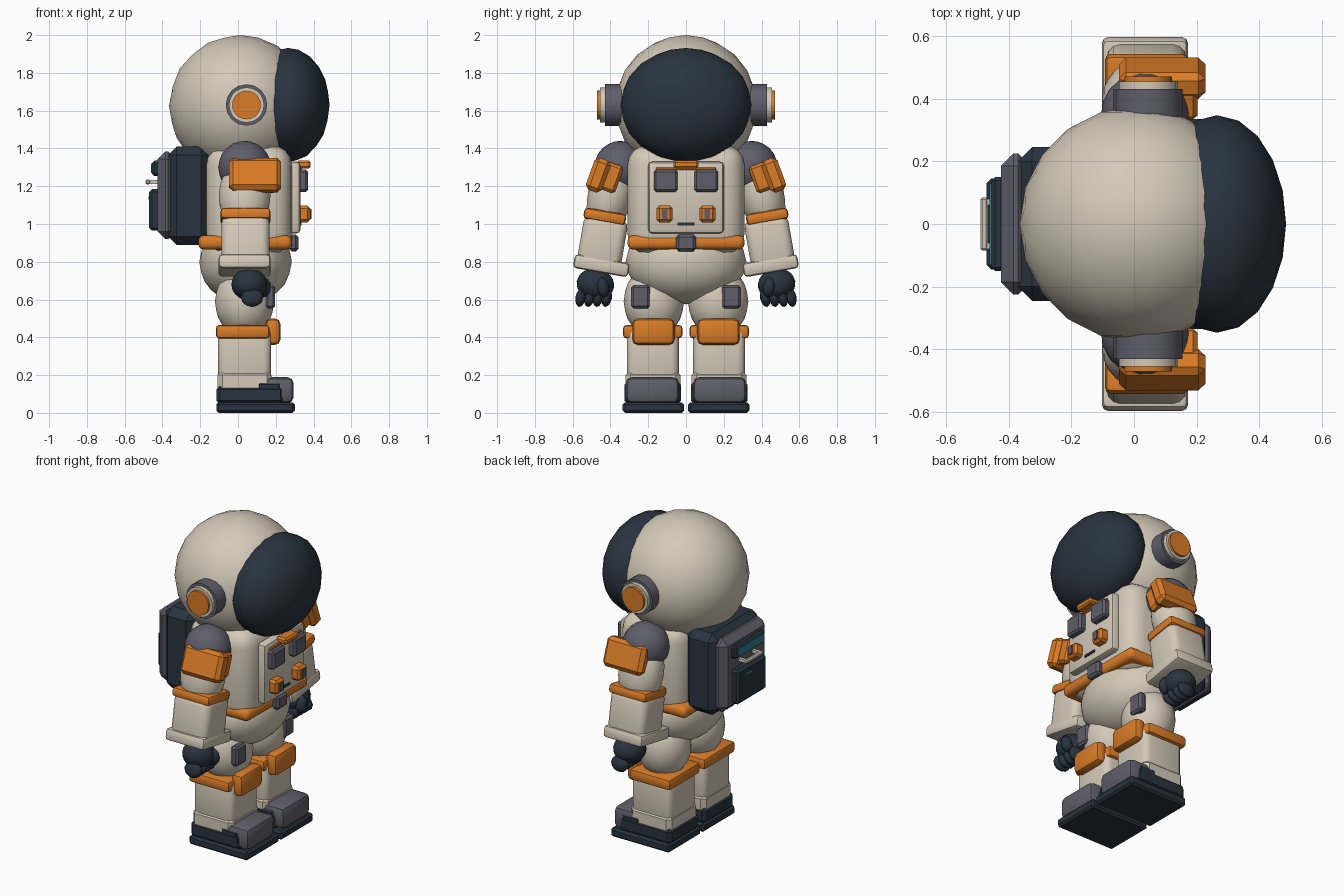
import bpy
import bmesh
import math
from mathutils import Matrix, Vector

old = bpy.data.objects.get("Cube")
if old:
    bpy.data.objects.remove(old, do_unlink=True)


def material(name, rgb):
    m = bpy.data.materials.new(name)
    m.use_nodes = True
    m.diffuse_color = (*rgb, 1)
    m.node_tree.nodes["Principled BSDF"].inputs["Base Color"].default_value = (*rgb, 1)
    return m


CREAM = material("cream fabric", (0.66, 0.59, 0.48))
ORANGE = material("orange trim", (0.70, 0.20, 0.02))
NAVY = material("dark navy", (0.022, 0.034, 0.05))
GREY = material("slate grey", (0.115, 0.113, 0.145))
TEAL = material("teal light", (0.026, 0.22, 0.28))


def finish(name, bm, mat, loc, tilt=0):
    mesh = bpy.data.meshes.new(name)
    bm.to_mesh(mesh)
    bm.free()
    mesh.materials.append(mat)
    ob = bpy.data.objects.new(name, mesh)
    bpy.context.collection.objects.link(ob)
    ob.location = loc
    ob.rotation_euler.x = math.radians(tilt)
    bpy.ops.object.select_all(action='DESELECT')
    ob.select_set(True)
    bpy.context.view_layer.objects.active = ob
    bpy.ops.object.shade_smooth_by_angle(angle=math.radians(35))
    return ob


def box(name, mat, loc, size, bevel=0.02, seg=1, tilt=0):
    bm = bmesh.new()
    bmesh.ops.create_cube(bm, size=1, matrix=Matrix.Diagonal((*size, 1)))
    if bevel:
        bmesh.ops.bevel(bm, geom=bm.edges[:], offset=bevel, segments=seg,
                        profile=0.5, affect='EDGES')
    return finish(name, bm, mat, loc, tilt)


def span(name, mat, x, y, z, bevel=0.02, seg=1):
    """Bevelled box given by its low and high limits on each axis."""
    loc = [(a + b) / 2 for a, b in (x, y, z)]
    return box(name, mat, loc, [b - a for a, b in (x, y, z)], bevel, seg)


def ball(name, mat, loc, radii, tilt=0, detail=3):
    bm = bmesh.new()
    bmesh.ops.create_icosphere(bm, subdivisions=detail, radius=1,
                               matrix=Matrix.Diagonal((*radii, 1)))
    return finish(name, bm, mat, loc, tilt)


def disc(name, mat, loc, radius, depth, sides=20):
    """Short cylinder whose axis runs along y."""
    bm = bmesh.new()
    bmesh.ops.create_cone(bm, cap_ends=True, segments=sides, radius1=radius,
                          radius2=radius, depth=depth)
    return finish(name, bm, mat, loc, 90)


# Helmet
ball("helmet", CREAM, (0.01, 0, 1.625), (0.375, 0.375, 0.375))
ball("visor", NAVY, (0.265, 0, 1.63), (0.22, 0.347, 0.302))

# Torso, hips and belt
span("torso", CREAM, (-0.17, 0.285), (-0.31, 0.31), (0.84, 1.42), 0.11, 4)
ball("hips", CREAM, (0.04, 0, 0.80), (0.245, 0.32, 0.225))
span("belt", ORANGE, (-0.21, 0.285), (-0.31, 0.31), (0.865, 0.94), 0.03, 3)
span("belt_buckle", GREY, (0.27, 0.32), (-0.053, 0.053), (0.855, 0.945), 0.015)

# Chest panel
span("chest_panel", CREAM, (0.25, 0.33), (-0.2, 0.2), (0.95, 1.33), 0.02, 2)
span("chest_top_bar", ORANGE, (0.31, 0.385), (-0.065, 0.065), (1.295, 1.335), 0.01)
span("chest_trim", ORANGE, (0.32, 0.34), (-0.16, 0.16), (1.285, 1.3), 0.004)
span("chest_slot", NAVY, (0.32, 0.337), (-0.045, 0.045), (0.993, 1.007), 0)

# Life support pack
span("pack_body", NAVY, (-0.37, -0.15), (-0.245, 0.245), (0.89, 1.41), 0.045)
span("pack_cover", GREY, (-0.425, -0.33), (-0.225, 0.225), (0.92, 1.385), 0.04)
span("pack_hatch", NAVY, (-0.47, -0.41), (-0.145, 0.145), (0.965, 1.185), 0.015)
span("pack_hatch_light", TEAL, (-0.475, -0.468), (0.01, 0.07), (1.13, 1.145), 0)
span("pack_light_frame", NAVY, (-0.455, -0.41), (-0.15, 0.15), (1.255, 1.335), 0.012)
span("pack_light", TEAL, (-0.461, -0.453), (-0.13, 0.13), (1.27, 1.32), 0)
span("pack_handle", CREAM, (-0.49, -0.465), (-0.085, 0.085), (1.21, 1.235), 0.007)
for y in (-0.07, 0.07):
    span("handle_post", CREAM, (-0.475, -0.41), (y - 0.01, y + 0.01), (1.213, 1.232), 0)

for s, side in ((1, "left"), (-1, "right")):
    # Ear pieces
    disc("ear_base_" + side, GREY, (0.045, s * 0.385, 1.63), 0.11, 0.09, 16)
    disc("ear_ring_" + side, CREAM, (0.045, s * 0.435, 1.63), 0.093, 0.04)
    disc("ear_cap_" + side, ORANGE, (0.045, s * 0.452, 1.63), 0.076, 0.036)

    # Chest screens and buttons
    span("chest_screen_" + side, GREY, (0.31, 0.37),
         (s * 0.107 - 0.063, s * 0.107 + 0.063), (1.17, 1.288), 0.012)
    box("chest_button_" + side, ORANGE, (0.345, s * 0.113, 1.053), (0.075, 0.085, 0.088), 0.014)
    box("button_centre_" + side, GREY, (0.381, s * 0.113, 1.053), (0.016, 0.03, 0.055), 0)

    # Arm
    ball("shoulder_" + side, GREY, (0.035, s * 0.35, 1.3), (0.14, 0.135, 0.14))
    ball("upper_arm_" + side, CREAM, (0.035, s * 0.40, 1.15), (0.137, 0.12, 0.2), s * 15)
    box("shoulder_pad_" + side, ORANGE, (0.09, s * 0.465, 1.258),
        (0.275, 0.09, 0.18), 0.022, 1, s * 20)
    box("shoulder_pad_wrap_" + side, ORANGE, (0.115, s * 0.41, 1.25),
        (0.175, 0.12, 0.15), 0.015, 1, s * 20)
    box("elbow_band_" + side, ORANGE, (0.04, s * 0.43, 1.04),
        (0.265, 0.225, 0.06), 0.02, 2, s * 10)
    box("forearm_" + side, CREAM, (0.04, s * 0.443, 0.9),
        (0.255, 0.235, 0.28), 0.045, 3, s * 10)
    box("wrist_cuff_" + side, CREAM, (0.035, s * 0.448, 0.78),
        (0.275, 0.295, 0.075), 0.02, 2, s * 10)

    # Hand
    ball("palm_" + side, NAVY, (0.06, s * 0.48, 0.68), (0.095, 0.1, 0.085), s * 10)
    for i in range(4):
        ball("finger_" + side, NAVY, (0.075, s * (0.42 + i * 0.046), 0.61),
             (0.06, 0.028, 0.05), s * 10, 2)
    ball("thumb_" + side, NAVY, (0.135, s * 0.44, 0.665), (0.04, 0.033, 0.055), s * -10, 2)

    # Leg
    c = s * 0.17
    ball("thigh_" + side, CREAM, (0.035, c, 0.59), (0.157, 0.16, 0.19))
    box("thigh_pocket_" + side, GREY, (0.172, s * 0.24, 0.615), (0.05, 0.1, 0.125), 0.013)
    box("knee_band_" + side, ORANGE, (0.025, s * 0.176, 0.43), (0.285, 0.315, 0.07), 0.018, 2)
    box("knee_pad_" + side, ORANGE, (0.185, s * 0.172, 0.43), (0.08, 0.225, 0.14), 0.03, 2)
    box("shin_" + side, CREAM, (0.035, s * 0.175, 0.31), (0.28, 0.275, 0.29), 0.04, 3)

    # Boot
    box("boot_cuff_" + side, CREAM, (0.035, s * 0.175, 0.165), (0.285, 0.29, 0.12), 0.025, 1)
    box("boot_" + side, NAVY, (0.065, s * 0.176, 0.095), (0.36, 0.3, 0.1), 0.02)
    box("boot_toe_side_" + side, NAVY, (0.165, s * 0.176, 0.115), (0.17, 0.298, 0.14), 0.035)
    box("toe_cap_" + side, GREY, (0.205, s * 0.178, 0.12), (0.18, 0.284, 0.14), 0.035, 2)
    box("sole_" + side, NAVY, (0.093, s * 0.173, 0.028), (0.415, 0.324, 0.056), 0.012)
